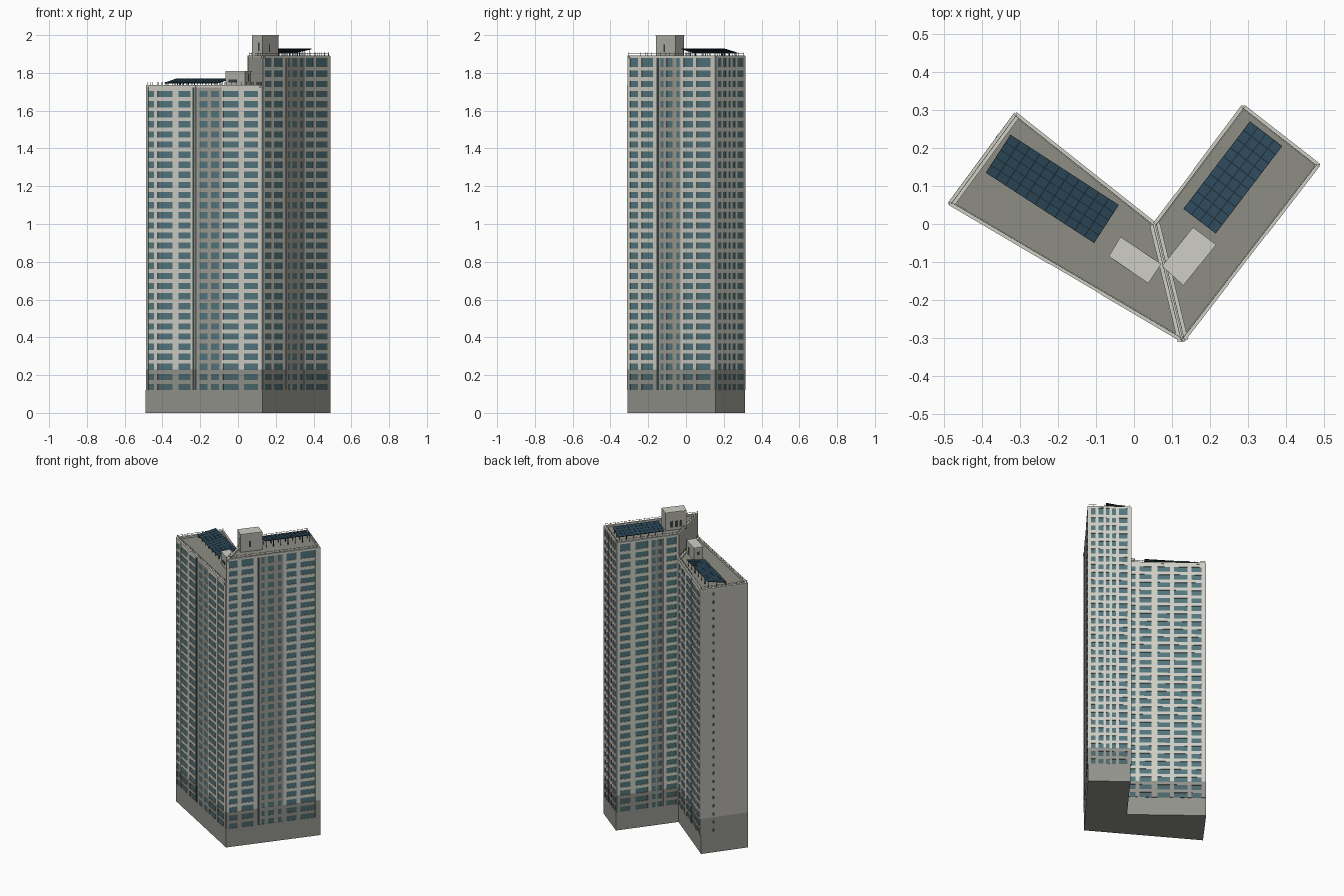
import bpy, bmesh
from mathutils import Vector as V

if "Cube" in bpy.data.objects:
    bpy.data.objects.remove(bpy.data.objects["Cube"])

COLORS = {
    "cream_wall": (0.62, 0.62, 0.56), "concrete": (0.45, 0.44, 0.40),
    "recess_wall": (0.34, 0.335, 0.29), "base_grey": (0.29, 0.29, 0.26),
    "roof_grey": (0.27, 0.27, 0.235), "glass_teal": (0.085, 0.18, 0.205),
    "dim_glass": (0.07, 0.13, 0.145), "dark_slit": (0.035, 0.05, 0.055),
    "solar_blue": (0.025, 0.065, 0.10), "frame_dark": (0.012, 0.025, 0.035),
}
MATS, IDX = [], {}
for i, (n, c) in enumerate(COLORS.items()):
    m = bpy.data.materials.new(n)
    m.diffuse_color = (*c, 1)
    m.use_nodes = True
    m.node_tree.nodes["Principled BSDF"].inputs["Base Color"].default_value = m.diffuse_color
    MATS.append(m)
    IDX[n] = i


class Part:
    """Collects flat-faced solids into one object."""
    def __init__(self, name):
        self.name, self.bm = name, bmesh.new()

    def hull(self, low, high, mat, top=None):
        a = [self.bm.verts.new(p) for p in low]
        b = [self.bm.verts.new(p) for p in high]
        n = len(a)
        fs = [self.bm.faces.new(a[::-1])]
        fs += [self.bm.faces.new((a[i], a[(i + 1) % n], b[(i + 1) % n], b[i])) for i in range(n)]
        fs.append(self.bm.faces.new(b))
        for f in fs:
            f.material_index = IDX[mat]
        fs[-1].material_index = IDX[top or mat]

    def prism(self, pts, z0, z1, mat, top=None):
        self.hull([(p[0], p[1], z0) for p in pts], [(p[0], p[1], z1) for p in pts], mat, top)

    def strip(self, p0, p1, t0, t1, z0, z1, d0, d1, mat):
        """Box on the wall p0-p1, between fractions t0..t1, sticking out d0..d1."""
        e = p1 - p0
        o = V((e.y, -e.x)).normalized()
        a, b = p0 + e * t0, p0 + e * t1
        self.prism([a + o * d1, b + o * d1, b + o * d0, a + o * d0], z0, z1, mat)

    def done(self):
        bmesh.ops.recalc_face_normals(self.bm, faces=self.bm.faces)
        me = bpy.data.meshes.new(self.name)
        self.bm.to_mesh(me)
        self.bm.free()
        for m in MATS:
            me.materials.append(m)
        bpy.context.collection.objects.link(bpy.data.objects.new(self.name, me))


# Plan corners: two wings sharing the edge C-D
A, B, C = V((-.49, .055)), V((-.315, .293)), V((.055, 0))
D, E, F = V((.13, -.31)), V((.29, .313)), V((.49, .157))
LEFT, RIGHT = [A, D, C, B], [D, F, E, C]
ZB, ZBAND, ZL, ZR, PITCH, K = 0.12, 0.23, 1.735, 1.89, 0.0535, 0.99


def facade(name, p0, p1, ztop, cols, recess=(2, 2), slits=()):
    p0, p1 = p0 * K, p1 * K
    part = Part(name)
    brk = sorted({0, 1, *[t for c in cols for t in c], *[t for t in recess if t < 1]})
    for a, b in zip(brk, brk[1:]):
        mid = (a + b) / 2
        inrec = recess[0] < mid < recess[1]
        wall, out = ("recess_wall", .002) if inrec else ("cream_wall", .005)
        if any(c[0] < mid < c[1] for c in cols):
            slit = any(a <= s <= b for s in slits)
            # glass column, dimmer in the low band
            part.strip(p0, p1, a, b, ZB, ZBAND, 0, .001, "dark_slit" if slit else "dim_glass")
            part.strip(p0, p1, a, b, ZBAND, ztop - .005, 0, .001, "dark_slit" if slit else "glass_teal")
            z = ZB + PITCH * .62
            while z < ztop - .03 and not slit:   # spandrel on each floor
                m = "base_grey" if z < ZBAND - .01 else wall
                part.strip(p0, p1, a, b, z, z + PITCH * .38, 0, out - .0005, m)
                z += PITCH
            part.strip(p0, p1, a, b, ztop - .01, ztop, 0, out, wall)
        else:                                    # pier
            part.strip(p0, p1, a, b, ZB, ZBAND, 0, out, "base_grey")
            part.strip(p0, p1, a, b, ZBAND, ztop, 0, out, wall)
    part.done()


# Wing cores and podium
for name, pts, zt in (("left_wing", LEFT, ZL), ("right_wing", RIGHT, ZR)):
    p = Part(name + "_core")
    p.prism([q * K for q in pts], ZB, zt - .008, "concrete", "roof_grey")
    p.done()
    p = Part(name + "_base")
    p.prism(pts, 0, ZB, "base_grey")
    p.done()

# Windowed facades
facade("left_wing_front", A, D, ZL,
       [(.02, .07), (.10, .23), (.28, .385), (.40, .42), (.46, .53), (.56, .63),
        (.665, .80), (.845, .965)], (.43, .65), (.41,))
facade("left_wing_back", C, B, ZL,
       [(.04, .11), (.16, .31), (.39, .55), (.60, .77), (.82, .95)])
facade("right_wing_front", D, F, ZR,
       [(.03, .12), (.16, .29), (.33, .355), (.375, .41), (.445, .51), (.555, .59),
        (.64, .75), (.79, .95)], (.33, .61), (.34,))
facade("right_wing_end", F, E, ZR,
       [(.06, .17), (.24, .36), (.42, .50), (.56, .66), (.73, .93)])
facade("right_wing_back", E, C, ZR,
       [(.05, .22), (.30, .50), (.57, .63), (.66, .72), (.80, .96)], (.55, .75))

# Blank end wall with a column of small windows
p = Part("left_wing_end")
a, b = B * K, A * K
p.strip(a, b, 0, 1, ZB, ZBAND, 0, .004, "base_grey")
p.strip(a, b, 0, 1, ZBAND, ZL, 0, .004, "concrete")
p.strip(a, b, .845, .85, ZBAND, ZL - .01, .004, .0045, "recess_wall")
for i in range(30):
    z = ZB + .015 + i * PITCH
    p.strip(a, b, .245, .28, z, z + .02, .004, .005, "dark_slit")
p.done()

# Parapets and roof railings
for name, pts, zt in (("left_wing", LEFT, ZL), ("right_wing", RIGHT, ZR)):
    par, rail = Part(name + "_parapet"), Part(name + "_railing")
    for i, q in enumerate(pts):
        r = pts[(i + 1) % 4]
        q, r = q * K, r * K
        shared = {i} & ({1} if pts is LEFT else {3})
        thick = .014 if shared or (pts is LEFT and i == 3) else .007
        par.strip(q, r, 0, 1, zt - .012, zt + .002, -thick, 0 if shared else .004, "cream_wall")
        rail.strip(q, r, 0, 1, zt + .013, zt + .0145, -.005, -.0035, "concrete")
        n = int((r - q).length / .03)
        for k in range(n + 1):
            t = .005 + .985 * k / n
            w = .0008 / (r - q).length
            rail.strip(q, r, t - w, t + w, zt, zt + .017, -.005, -.0034, "concrete")
    par.done()
    rail.done()


# Tilted solar arrays: a low corner, long edge, short edge rising to the high side
def solar(name, o, u, v, nu, nv, zroof):
    o, u, v = V(o), V(u), V(v)
    p = Part(name)

    def quad(s0, s1, t0, t1, lo, hi, mat):
        c = [o + u * s + v * t for s, t in ((s0, t0), (s1, t0), (s1, t1), (s0, t1))]
        h = V((0, 0, 1))
        p.hull([x + h * lo for x in c], [x + h * hi for x in c], mat)
    quad(0, 1, 0, 1, -.003, 0, "frame_dark")
    for i in range(nu):
        for j in range(nv):
            quad((i + .05) / nu, (i + .95) / nu, (j + .05) / nv, (j + .95) / nv, 0, .001, "solar_blue")
    for i in range(7):                           # support posts
        for t in (.05, .5, .95):
            c = o + u * (.03 + .94 * i / 6) + v * t
            s = .0015
            p.prism([(c.x - s, c.y - s), (c.x + s, c.y - s), (c.x + s, c.y + s), (c.x - s, c.y + s)],
                    zroof - .008, c.z - .002, "frame_dark")
    p.done()


solar("left_solar_array", (-.39, .135, 1.748), (.285, -.185, 0), (.065, .10, .022), 11, 5, ZL)
solar("right_solar_array", (.13, .04, 1.908), (.175, .23, 0), (.085, -.065, .02), 10, 4, ZR)


# Lift houses with cap, vents and doors
def lift_house(name, pts, z0, z1, details):
    pts = [V(q) for q in pts]
    p = Part(name)
    p.prism(pts, z0, z1 - .006, "concrete")
    mid = sum(pts, V((0, 0))) / 4
    p.prism([mid + (q - mid) * 1.02 for q in pts], z1 - .006, z1, "cream_wall")
    for side, t0, t1, za, zb in details:
        p.strip(pts[side], pts[(side + 1) % 4], t0, t1, za, zb, 0, .001, "dark_slit")
    p.done()


lift_house("left_lift_house", [(-.065, -.085), (.037, -.155), (.07, -.105), (-.035, -.035)],
           ZL - .01, 1.81, [(0, .15, .55, 1.748, 1.765), (1, .45, .65, 1.755, 1.795),
                            (2, .2, .4, 1.73, 1.775), (3, .3, .6, 1.76, 1.78)])
lift_house("right_lift_house", [(.075, -.11), (.13, -.16), (.215, -.055), (.155, -.01)],
           ZR - .01, 2.0, [(0, .55, .7, 1.915, 1.96), (1, .4, .47, 1.91, 1.95),
                           (3, .2, .36, 1.90, 1.94), (3, .45, .6, 1.90, 1.94), (3, .66, .8, 1.90, 1.94)])
